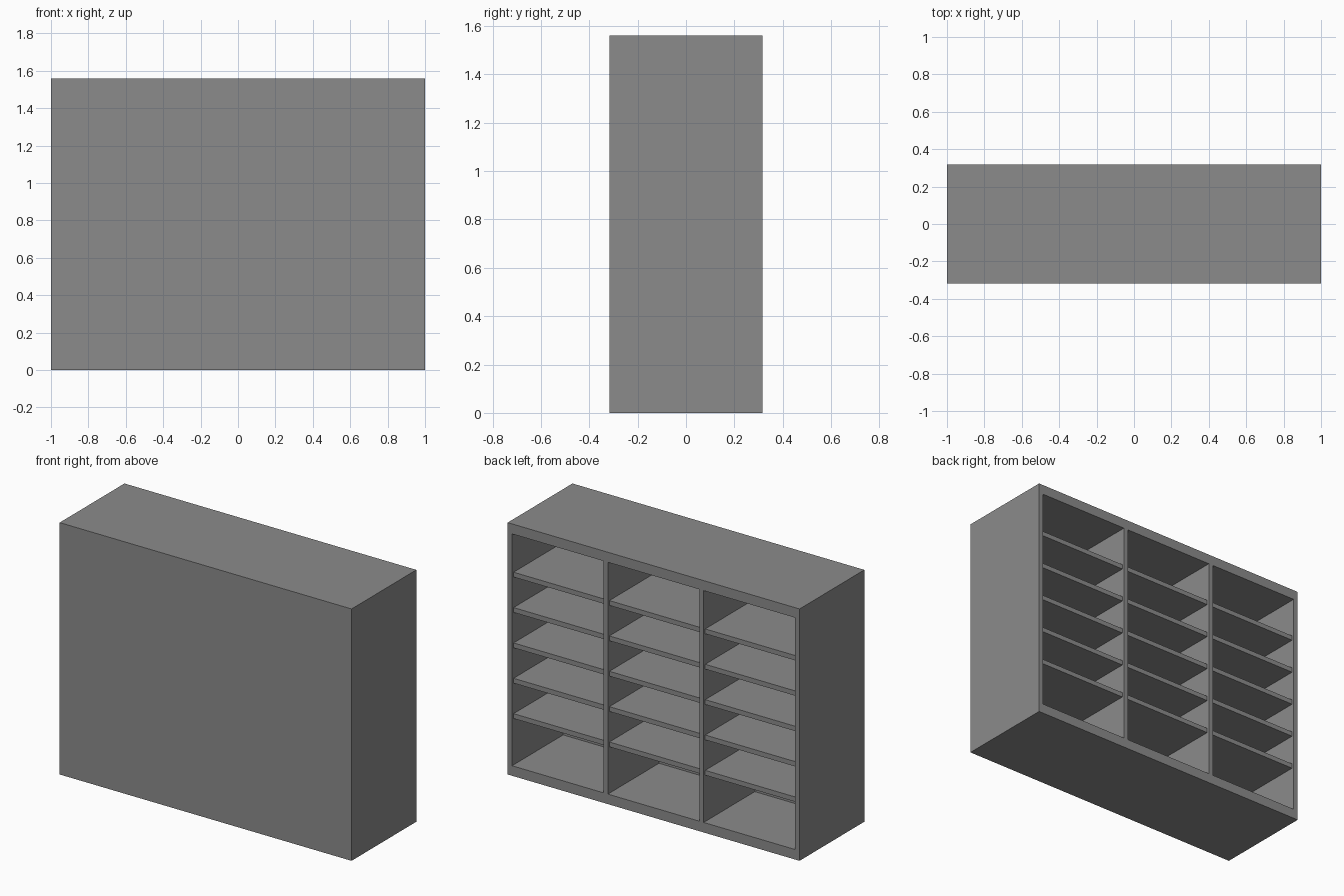
import bpy

if "Cube" in bpy.data.objects:
    bpy.data.objects.remove(bpy.data.objects["Cube"])

W, D, H = 2.0, 0.634, 1.56      # overall size
SIDE, CAP, SHELF = 0.03, 0.062, 0.03
BACK = 0.134                    # closed panel on the -y side
RECESS = 0.015                  # shelves sit slightly inside the opening
Y0, Y1 = -D / 2, D / 2

# Dark grey finish
grey = bpy.data.materials.new("dark_grey")
grey.diffuse_color = (0.26, 0.26, 0.26, 1)
grey.use_nodes = True
grey.node_tree.nodes["Principled BSDF"].inputs["Base Color"].default_value = grey.diffuse_color


def box(name, x0, x1, y0, y1, z0, z1):
    bpy.ops.mesh.primitive_cube_add(
        size=1, location=((x0 + x1) / 2, (y0 + y1) / 2, (z0 + z1) / 2))
    ob = bpy.context.object
    ob.name = name
    ob.scale = (x1 - x0, y1 - y0, z1 - z0)
    bpy.ops.object.transform_apply(location=False, rotation=False, scale=True)
    ob.data.materials.append(grey)
    return ob


# Cabinet carcass: one solid block with three full-height bays cut into it
carcass = box("cabinet_carcass", -W / 2, W / 2, Y0, Y1, 0, H)
bay_w = (W - 4 * SIDE) / 3
bays = [(-W / 2 + SIDE + i * (bay_w + SIDE)) for i in range(3)]
for i, x in enumerate(bays):
    cutter = box(f"bay_cutter_{i + 1}", x, x + bay_w, Y0 + BACK, Y1 + 0.1, CAP, H - CAP)
    mod = carcass.modifiers.new("bay", 'BOOLEAN')
    mod.operation = 'DIFFERENCE'
    mod.solver = 'EXACT'
    mod.object = cutter
    bpy.context.view_layer.objects.active = carcass
    bpy.ops.object.modifier_apply(modifier=mod.name)
    bpy.data.objects.remove(cutter, do_unlink=True)

# Shelves: five per bay, just inside the open side
for i, x in enumerate(bays):
    for j in range(5):
        top = 0.379 + 0.219 * j
        box(f"shelf_{i + 1}_{j + 1}", x, x + bay_w, Y0 + BACK, Y1 - RECESS, top - SHELF, top)
